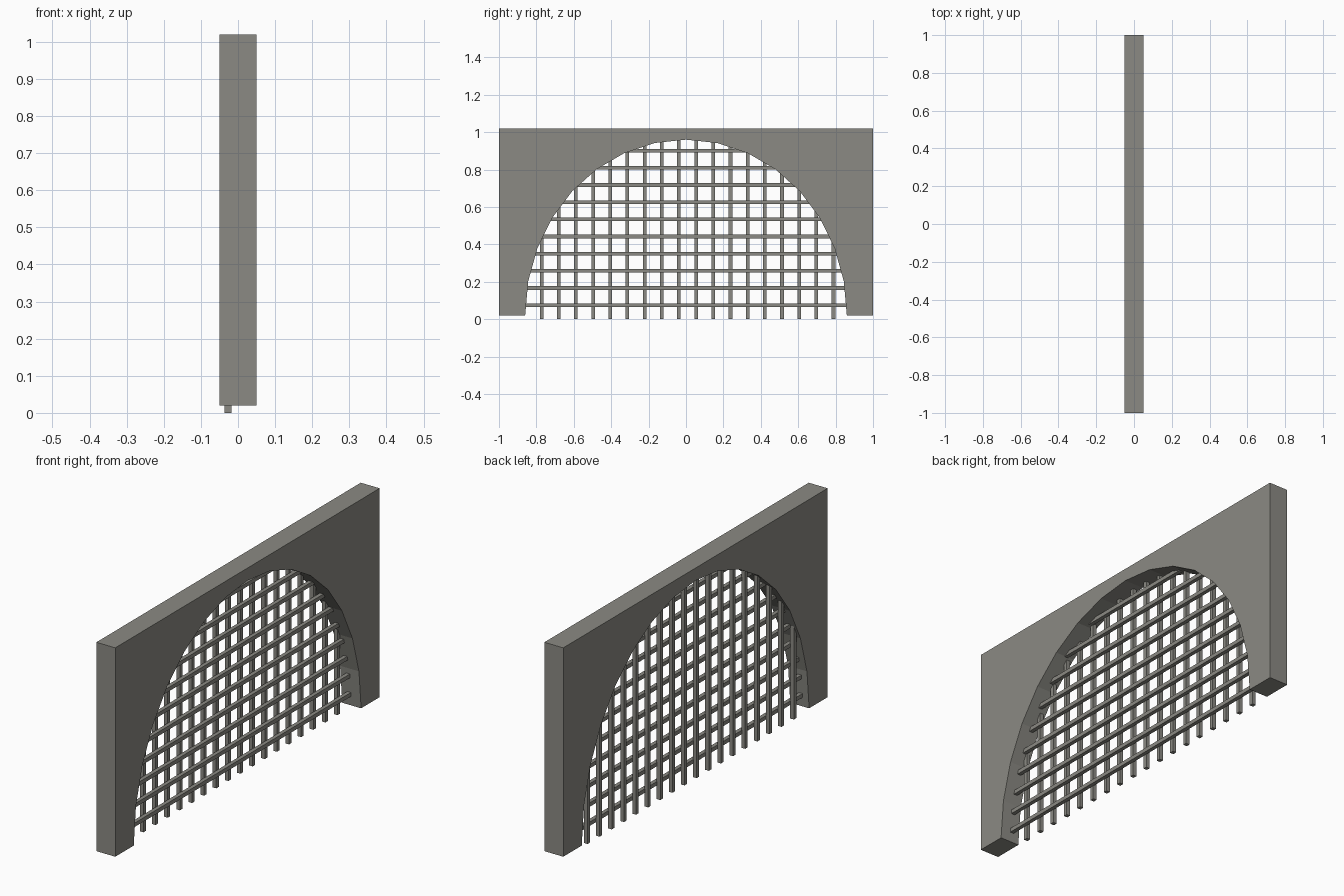
import bpy, bmesh, math
from mathutils import Matrix

cube = bpy.data.objects.get("Cube")
if cube:
    bpy.data.objects.remove(cube)

HALF_SPAN, RISE, BASE = 0.86, 0.94, 0.02
BAR, PITCH, EMBED = 0.019, 0.0918, 0.015


def material(name, colour):
    mat = bpy.data.materials.new(name)
    mat.use_nodes = True
    mat.diffuse_color = colour
    mat.node_tree.nodes["Principled BSDF"].inputs["Base Color"].default_value = colour
    return mat


def finish(name, bm, mat):
    bmesh.ops.recalc_face_normals(bm, faces=bm.faces)
    mesh = bpy.data.meshes.new(name)
    bm.to_mesh(mesh)
    bm.free()
    mesh.materials.append(mat)
    obj = bpy.data.objects.new(name, mesh)
    bpy.context.collection.objects.link(obj)
    return obj


def add_box(bm, lo, hi):
    centre = [(a + b) / 2 for a, b in zip(lo, hi)]
    size = [b - a for a, b in zip(lo, hi)]
    bmesh.ops.create_cube(bm, size=1, matrix=Matrix.Translation(centre) @ Matrix.Diagonal((*size, 1)))


stone = material("grey stone", (0.26, 0.255, 0.23, 1))

# Wall slab with a faceted elliptical arch, as one extruded outline
outline = [(1, BASE), (1, 1.02), (-1, 1.02), (-1, BASE)]
for i in range(17):
    a = math.pi * (1 - i / 16)
    outline.append((HALF_SPAN * math.cos(a), BASE + RISE * math.sin(a)))
bm = bmesh.new()
face = bm.faces.new([bm.verts.new((-0.05, y, z)) for y, z in outline])
new = bmesh.ops.extrude_face_region(bm, geom=[face])["geom"]
bmesh.ops.translate(bm, vec=(0.1, 0, 0), verts=[v for v in new if isinstance(v, bmesh.types.BMVert)])
finish("arch_wall", bm, stone)

# Upright bars, running from the ground up into the arch
bm = bmesh.new()
for i in range(18):
    y = -0.772 + PITCH * i
    top = BASE + RISE * math.sqrt(1 - (y / HALF_SPAN) ** 2) + EMBED
    add_box(bm, (-0.037, y - BAR / 2, 0), (-0.037 + BAR, y + BAR / 2, top))
finish("upright_bars", bm, stone)

# Cross bars, fixed against the uprights and ending in the arch
bm = bmesh.new()
for i in range(10):
    z = 0.075 + PITCH * i
    reach = HALF_SPAN * math.sqrt(1 - ((z - BASE) / RISE) ** 2) + EMBED
    add_box(bm, (-0.019, -reach, z - BAR / 2), (-0.019 + BAR, reach, z + BAR / 2))
finish("cross_bars", bm, stone)
